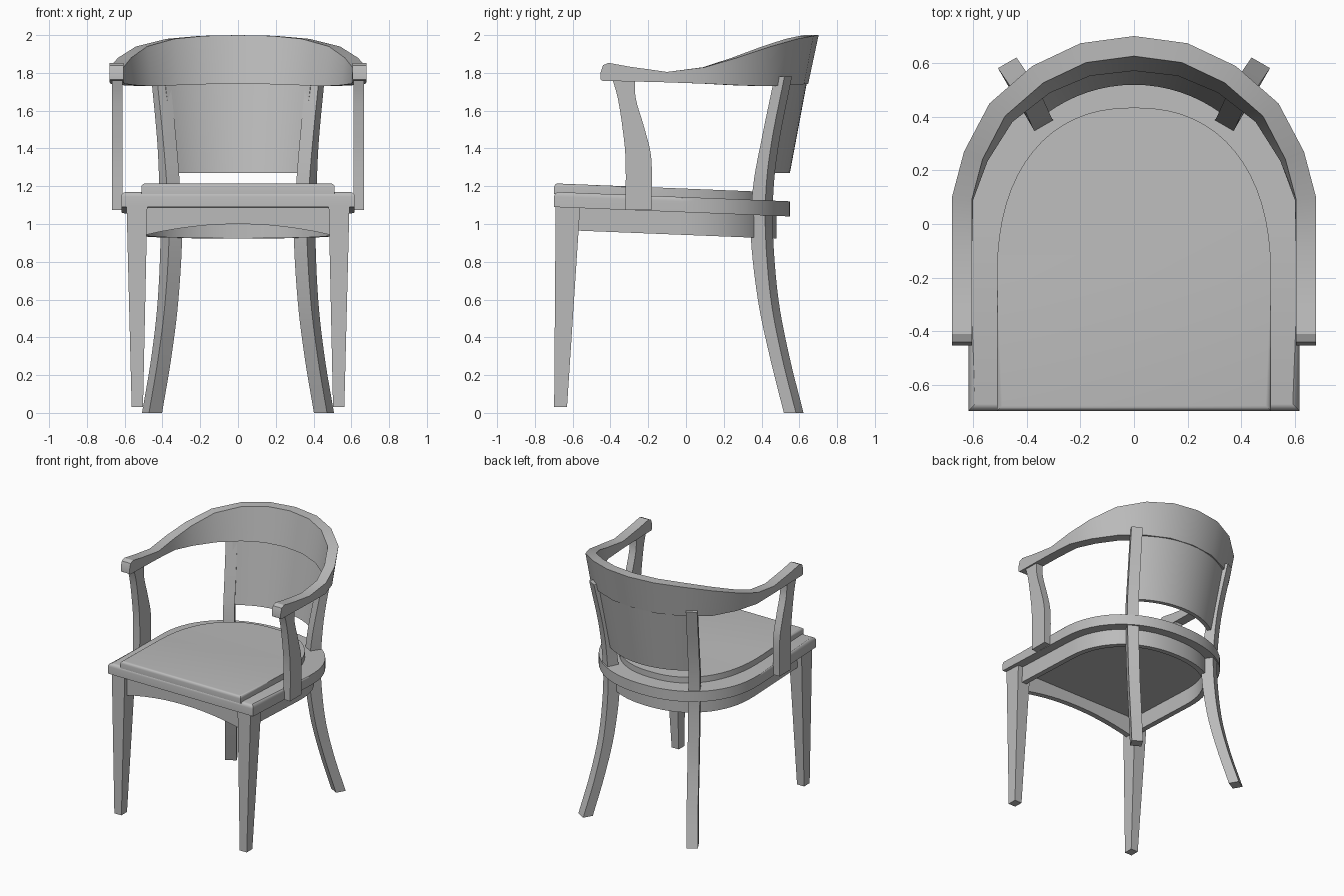
import bpy, bmesh
from math import sin, cos, radians, pi
from mathutils import Vector

cube = bpy.data.objects.get("Cube")
if cube:
    bpy.data.objects.remove(cube, do_unlink=True)

grey = bpy.data.materials.new("plain_grey")
grey.use_nodes = True
grey.diffuse_color = (0.5, 0.5, 0.5, 1)
grey.node_tree.nodes["Principled BSDF"].inputs["Base Color"].default_value = (0.5, 0.5, 0.5, 1)


def loft(name, rings, mirror=False, round_top=0.0):
    """Skin a row of equal rings, cap both ends; optionally round the last ring."""
    bm = bmesh.new()
    loops = [[bm.verts.new(p) for p in ring] for ring in rings]
    n = len(loops[0])
    for a, b in zip(loops, loops[1:]):
        for i in range(n):
            bm.faces.new((a[i], a[(i + 1) % n], b[(i + 1) % n], b[i]))
    bm.faces.new(loops[0][::-1])
    top = bm.faces.new(loops[-1])
    if round_top:
        bmesh.ops.bevel(bm, geom=list(top.edges), offset=round_top, segments=4,
                        profile=0.5, affect='EDGES')
    bmesh.ops.recalc_face_normals(bm, faces=bm.faces)
    mesh = bpy.data.meshes.new(name)
    bm.to_mesh(mesh)
    bm.free()
    obj = bpy.data.objects.new(name, mesh)
    bpy.context.collection.objects.link(obj)
    mesh.materials.append(grey)
    if mirror:
        obj.modifiers.new("mirror", 'MIRROR').use_mirror_merge = False
    bpy.ops.object.select_all(action='DESELECT')
    obj.select_set(True)
    bpy.context.view_layer.objects.active = obj
    bpy.ops.object.shade_smooth_by_angle(angle=radians(30))
    return obj


def tilt(x, y, z):
    """Lean the seat parts down towards the back."""
    return (x, y, z - 0.04 * (y + 0.7))


def horseshoe(half, front, middle, back, power, steps=32):
    """Outline with a square front and a rounded back."""
    pts = [(half, front)]
    for i in range(steps + 1):
        a = pi * i / steps
        c, s = cos(a), sin(a)
        x = half * abs(c) ** (2 / power) * (1 if c >= 0 else -1)
        pts.append((x, middle + (back - middle) * max(s, 0) ** (2 / power)))
    return pts + [(-half, front)]


def slab(name, outline, z0, z1, rounding):
    loft(name, [[tilt(x, y, z) for x, y in outline] for z in (z0, z1)], round_top=rounding)


# Seat board and cushion
slab("seat", horseshoe(0.618, -0.698, -0.02, 0.55, 2.2), 1.09, 1.17, 0.025)
slab("cushion", horseshoe(0.512, -0.698, -0.2, 0.435, 2.3), 1.16, 1.215, 0.02)

# Apron: a thin wall round the sides and back
outer = horseshoe(0.55, -0.62, -0.05, 0.48, 2.2)
inner = horseshoe(0.51, -0.62, -0.05, 0.44, 2.2)
loft("apron", [[tilt(*o, 0.97), tilt(*o, 1.1), tilt(*i, 1.1), tilt(*i, 0.97)]
               for o, i in zip(outer, inner)])

# Front rail with an arched lower edge
rings = []
for k in range(13):
    x = -0.5 + k / 12
    low = 0.94 + 0.06 * (1 - (2 * x) ** 2)
    rings.append([(x, -0.66, low), (x, -0.66, 1.1), (x, -0.62, 1.1), (x, -0.62, low)])
loft("front_rail", rings)

# Tapered front legs
def rectangle(x0, x1, y0, y1, z):
    return [(x0, y0, z), (x1, y0, z), (x1, y1, z), (x0, y1, z)]

loft("front_legs", [rectangle(0.503, 0.563, -0.698, -0.63, 0.03),
                    rectangle(0.48, 0.59, -0.69, -0.56, 1.1)], mirror=True)


def smooth_path(points, steps=5):
    """Catmull-Rom samples through the points."""
    p = [Vector(q) for q in points]
    p = [2 * p[0] - p[1]] + p + [2 * p[-1] - p[-2]]
    out = []
    for a, b, c, d in zip(p, p[1:], p[2:], p[3:]):
        for k in range(steps):
            t = k / steps
            out.append(b + (c - a) * t / 2 + (2 * a - 5 * b + 4 * c - d) * t * t / 2
                       + (3 * b - a - 3 * c + d) * t ** 3 / 2)
    return out + [p[-2]]


# Curved back legs, turned outwards: x, y, z, half depth
leg_path = [(0.455, 0.57, 0, 0.037), (0.405, 0.495, 0.3, 0.037), (0.37, 0.435, 0.6, 0.04),
            (0.353, 0.402, 0.94, 0.045), (0.362, 0.41, 1.2, 0.04),
            (0.378, 0.448, 1.45, 0.032), (0.41, 0.515, 1.78, 0.03)]
out = Vector((0.5, 0.866, 0))
side = Vector((0.866, -0.5, 0)) * 0.04
rings = []
for x, y, z, d in smooth_path(leg_path):
    c = Vector((x, y, z))
    rings.append([c - side - out * d, c + side - out * d, c + side + out * d, c - side + out * d])
loft("back_legs", rings, mirror=True)

# Arm posts: front y, back y, z
post_path = [(-0.32, -0.183, 1.075), (-0.32, -0.183, 1.34), (-0.335, -0.218, 1.5),
             (-0.36, -0.265, 1.66), (-0.39, -0.27, 1.77)]
loft("arm_posts", [rectangle(0.612, 0.668, a, b, z) for a, b, z in smooth_path(post_path)],
     mirror=True)

# Back panel, an arc that leans outwards as it rises
rings = []
for k in range(17):
    a = radians(-37 + 74 * k / 16)
    rings.append([(r * sin(a), r * cos(a) - 0.03, z)
                  for r, z in ((0.55, 1.27), (0.58, 1.27), (0.672, 1.76), (0.642, 1.76))])
loft("back_panel", rings)

# Arms and top rail in one sweep: outer x, y, top z, bottom z, inward lean of the lower edge
half = [(0.68, -0.453, 1.80, 1.765, 0), (0.68, -0.44, 1.84, 1.757, 0),
        (0.68, -0.41, 1.853, 1.757, 0), (0.68, -0.3, 1.833, 1.755, 0),
        (0.68, -0.1, 1.805, 1.75, 0), (0.68, 0.1, 1.83, 1.743, 0.005),
        (0.635, 0.27, 1.88, 1.735, 0.02), (0.54, 0.45, 1.94, 1.73, 0.035),
        (0.38, 0.59, 1.98, 1.735, 0.045), (0.2, 0.675, 1.996, 1.74, 0.052)]
path = half + [(0, 0.702, 2.0, 1.742, 0.055)] + [(-p[0], *p[1:]) for p in half[::-1]]
rings = []
for i, (x, y, top, low, lean) in enumerate(path):
    a, b = path[max(i - 1, 0)], path[min(i + 1, len(path) - 1)]
    run = Vector((b[0] - a[0], b[1] - a[1], 0)).normalized()
    inward = Vector((-run.y, run.x, 0))
    p = Vector((x, y, 0))
    rings.append([p + inward * w + Vector((0, 0, z)) for w, z in
                  ((lean, low), (0, top), (0.075, top), (lean + 0.075, low))])
loft("arms_and_top_rail", rings)
